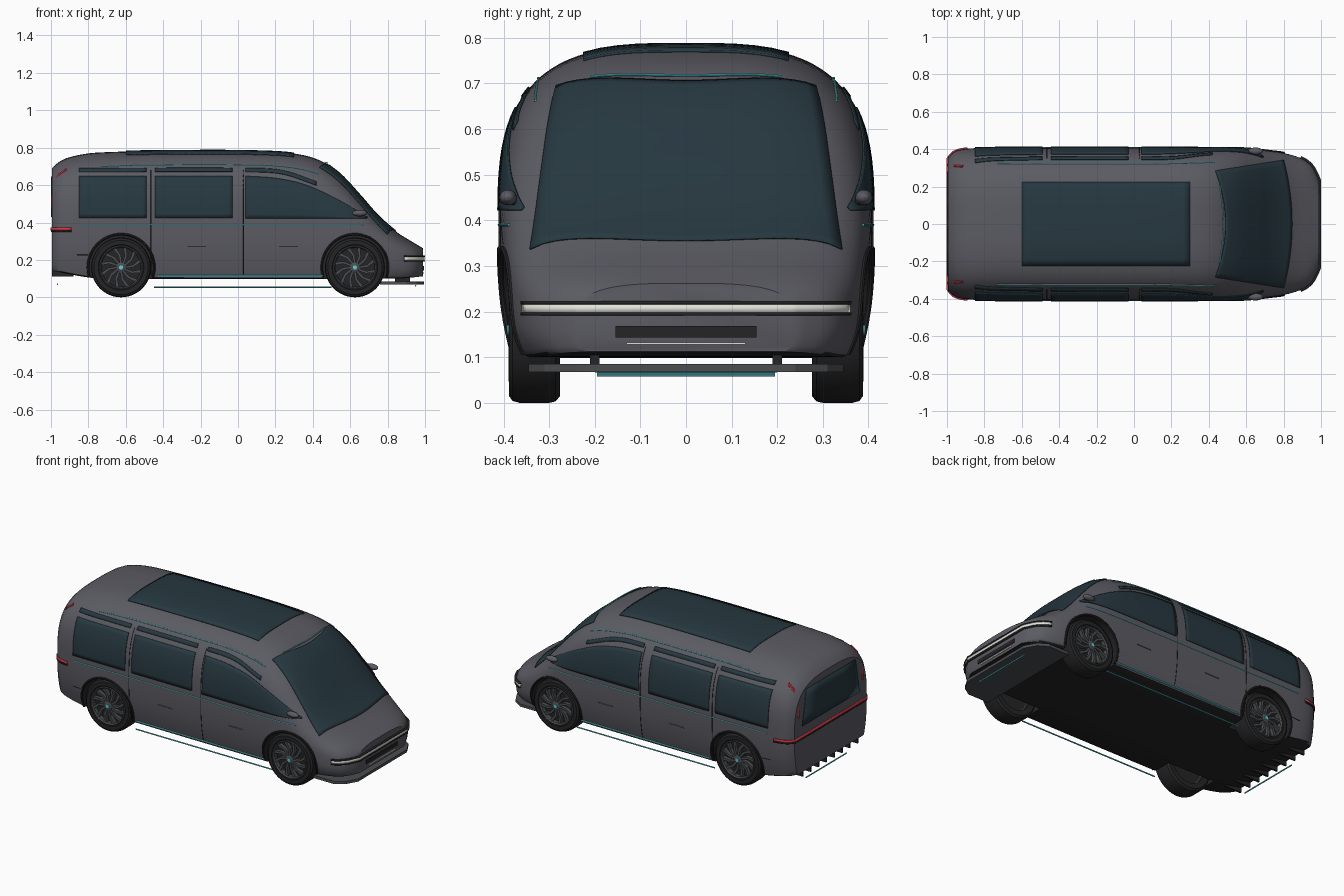
import bpy, bmesh, math
from mathutils import Vector, Matrix

if "Cube" in bpy.data.objects:
    bpy.data.objects.remove(bpy.data.objects["Cube"])

def mat(name, c):
    m = bpy.data.materials.new(name)
    m.diffuse_color = (*c, 1)
    m.use_nodes = True
    m.node_tree.nodes["Principled BSDF"].inputs["Base Color"].default_value = m.diffuse_color
    return m
PAINT = mat("paint", (.105, .105, .125)); GLASS = mat("glass", (.02, .04, .052))
BLACK = mat("black", (.018, .018, .02)); RIM = mat("rim", (.07, .075, .08))
CYAN = mat("cyan", (.12, .6, .68)); RED = mat("red", (.6, .04, .06)); WHITE = mat("white", (.75, .76, .7))

def interp(tab, x):
    """Smooth interpolation through (x, value) points."""
    n = len(tab)
    x = min(max(x, tab[0][0]), tab[-1][0])
    i = next(k for k in range(n - 1) if x <= tab[k + 1][0])
    def slope(k):
        a, b = tab[max(k - 1, 0)], tab[min(k + 1, n - 1)]
        return (b[1] - a[1]) / (b[0] - a[0])
    (x0, y0), (x1, y1) = tab[i], tab[i + 1]
    h = x1 - x0
    t = (x - x0) / h
    return ((2*t**3 - 3*t**2 + 1)*y0 + (t**3 - 2*t**2 + t)*h*slope(i)
            + (3*t**2 - 2*t**3)*y1 + (t**3 - t**2)*h*slope(i + 1))

# Body shape: roof line, half width and floor line along x
ROOF = [(-.995, .69), (-.96, .722), (-.9, .75), (-.75, .774), (-.2, .784), (.2, .778), (.35, .76), (.45, .726),
        (.55, .655), (.65, .548), (.75, .435), (.85, .348), (.93, .298), (.99, .262)]
WIDTH = [(-.995, .355), (-.96, .388), (-.88, .404), (-.6, .408), (.4, .408), (.6, .403), (.75, .388), (.85, .367),
         (.92, .338), (.96, .3), (.99, .24)]
FLOOR = [(-.995, .142), (-.8, .106), (-.7, .1), (.85, .1), (.99, .112)]
N = 3.2
def dims(x):
    zt, w, zb = interp(ROOF, x), interp(WIDTH, x), interp(FLOOR, x)
    return zt, w, zb, zb + (zt - zb) * .41
def side_y(x, z):
    zt, w, zb, zm = dims(x)
    if z > zm:
        return w * max(0, 1 - min(1, (z - zm) / (zt - zm)) ** N) ** (1 / N)
    return w * (1 - .08 * min(1, (zm - z) / (zm - zb)) ** 2.5)
def top_z(x, y):
    zt, w, zb, zm = dims(x)
    return zm + (zt - zm) * max(0, 1 - min(1, abs(y) / w) ** N) ** (1 / N)

def obj(name, verts, faces, m, smooth=True, thick=0):
    me = bpy.data.meshes.new(name)
    me.from_pydata([tuple(v) for v in verts], [], faces)
    bm = bmesh.new(); bm.from_mesh(me)
    bmesh.ops.recalc_face_normals(bm, faces=bm.faces)
    bm.to_mesh(me); bm.free()
    o = bpy.data.objects.new(name, me)
    bpy.context.collection.objects.link(o)
    me.materials.append(m)
    if thick:
        s = o.modifiers.new("thickness", 'SOLIDIFY'); s.thickness = thick; s.offset = 0
    if smooth: soften(o)
    return o
def select(o):
    bpy.ops.object.select_all(action='DESELECT')
    o.select_set(True); bpy.context.view_layer.objects.active = o
def soften(o):
    select(o); bpy.ops.object.shade_smooth_by_angle(angle=math.radians(35))
def grid(name, f, nu, nv, m, thick=.004):
    v = [f(i / nu, j / nv) for i in range(nu + 1) for j in range(nv + 1)]
    k = nv + 1
    return obj(name, v, [(i*k + j, i*k + j + 1, i*k + k + j + 1, i*k + k + j) for i in range(nu) for j in range(nv)], m, True, thick)
def box(name, x, y, z, m):
    v = [(a, b, c) for a in x for b in y for c in z]
    return obj(name, v, [(0,1,3,2), (4,5,7,6), (0,1,5,4), (2,3,7,6), (0,2,6,4), (1,3,7,5)], m, False)
def tube(name, pts, r, m):
    c = bpy.data.curves.new(name, 'CURVE')
    c.dimensions = '3D'; c.bevel_depth = r; c.bevel_resolution = 2; c.use_fill_caps = True
    s = c.splines.new('POLY'); s.points.add(len(pts) - 1)
    for p, q in zip(s.points, pts): p.co = (*q, 1)
    c.materials.append(m)
    o = bpy.data.objects.new(name, c)
    bpy.context.collection.objects.link(o)
    select(o); bpy.ops.object.convert(target='MESH')
    soften(bpy.context.object)
def lathe(name, prof, c, s, m, seg=48, closed=True):
    """Revolve (radius, y) points about the axle line."""
    n = len(prof)
    v = [(c[0] + r*math.cos(2*math.pi*i/seg), s*y, c[1] + r*math.sin(2*math.pi*i/seg)) for i in range(seg) for r, y in prof]
    f = [(i*n + j, i*n + (j+1) % n, (i+1) % seg*n + (j+1) % n, (i+1) % seg*n + j) for i in range(seg) for j in range(n if closed else n - 1)]
    if not closed:
        f += [tuple(i*n for i in range(seg)), tuple(i*n + n - 1 for i in range(seg))]
    return obj(name, v, f, m)
def ribbon(name, path, z0, z1, m, thick=.008):
    return grid(name, lambda u, t: (*path[round(u*(len(path)-1))], z0 + (z1-z0)*t), len(path) - 1, 1, m, thick)
lin = lambda a, b, t: a + (b - a) * t

# Body shell lofted from cross-sections
xs = [-.995, -.985, -.97, -.95, -.92] + [-.88 + .03*i for i in range(60)] + [.915, .935, .95, .965, .98, .99]
verts, faces = [], []
for x in xs:
    zt, w, zb, zm = dims(x)
    half = [(w*.45, zb), (w*.9, zb)] + [(side_y(x, lin(zb + .006, zm, i/9)), lin(zb + .006, zm, i/9)) for i in range(10)]
    for i in range(1, 22):
        a = math.pi/2*i/22
        half.append((w*math.cos(a)**(2/N), zm + (zt - zm)*math.sin(a)**(2/N)))
    ring = [(0, zb)] + half + [(0, zt)] + [(-y, z) for y, z in reversed(half)]
    verts += [(x, y, z) for y, z in ring]
k = len(ring)
for i in range(len(xs) - 1):
    faces += [(i*k + j, i*k + (j+1) % k, i*k + k + (j+1) % k, i*k + k + j) for j in range(k)]
faces += [tuple(range(k)), tuple(range((len(xs)-1)*k, len(xs)*k))]
body = obj("body_shell", verts, faces, PAINT, False)
body.data.materials.append(BLACK)
for p in body.data.polygons:
    if p.normal.z < -.8: p.material_index = 1

# Wheel wells cut from the body
for cx in (-.625, .625):
    for s in (1, -1):
        cut = lathe("well_cutter", [(.174, .255), (.174, .5)], (cx, .16), s, BLACK, 64, False)
        b = body.modifiers.new("well", 'BOOLEAN')
        b.operation = 'DIFFERENCE'; b.object = cut; b.solver = 'EXACT'; b.material_mode = 'TRANSFER'
        select(body); bpy.ops.object.modifier_apply(modifier=b.name)
        bpy.data.objects.remove(cut)
soften(body)

# Wheels: tyre, rim, swirled spokes, hub and arch trim
for cx in (-.625, .625):
    for s in (1, -1):
        c = (cx, .16)
        lathe("tyre", [(.112, .278), (.145, .276), (.157, .286), (.16, .3), (.16, .365), (.156, .38), (.145, .388), (.122, .388), (.112, .38)], c, s, BLACK)
        lathe("rim_ring", [(.104, .3), (.115, .3), (.117, .386), (.112, .389), (.106, .382)], c, s, RIM)
        lathe("brake_disc", [(.108, .3), (.108, .358)], c, s, BLACK, 32, False)
        lathe("hub", [(.026, .35), (.026, .384), (.02, .388)], c, s, RIM, 24, False)
        lathe("hub_cap", [(.011, .38), (.011, .392)], c, s, CYAN, 16, False)
        v, f = [], []
        for i in range(12):
            n = len(v)
            for r, a, h in ((.02, 0, .006), (.065, .12, .007), (.109, .34, .009)):
                a += i*math.pi/6
                for d, y in ((-h, .36), (h, .36), (h, .382), (-h, .382)):
                    v.append((cx + r*math.cos(a) - d*math.sin(a), s*y, .16 + r*math.sin(a) + d*math.cos(a)))
            f += [(n + q + j, n + q + (j+1) % 4, n + q + 4 + (j+1) % 4, n + q + 4 + j) for q in (0, 4) for j in range(4)]
        obj("spokes", v, f, RIM, False)
        arc = [(cx + .177*math.cos(a), .16 + .177*math.sin(a)) for a in [math.radians(-17 + 214*i/36) for i in range(37)]]
        tube("arch_trim", [(x, s*side_y(x, z), z) for x, z in arc], .007, BLACK)

# Side glass, seams, light lines, mirrors and sills
FRONT_TOP = [(.04, .648), (.2, .637), (.35, .605), (.5, .54), (.6, .485), (.69, .43)]
STRIP = [(-.85, .69), (.1, .69), (.25, .676), (.42, .618)]
RAIL = [(-.73, .702), (-.5, .71), (.1, .71), (.25, .7), (.35, .685), (.43, .662)]
for s in (1, -1):
    def pane(name, x0, x1, lo, hi, nu=18, nv=10):
        def f(u, t):
            x = lin(x0, x1, u); z = lin(lo(x), hi(x), t)
            return (x, s*(side_y(x, z) + .003), z)
        grid(name, f, nu, nv, GLASS)
    def line(name, pts, r, m, out=0):
        tube(name, [(x, s*(side_y(x, z) + out), z) for x, z in pts], r, m)
    for x0, x1 in ((-.85, -.49), (-.445, -.03)):
        pane("side_window", x0, x1, lambda x: .425, lambda x: .648)
    pane("front_side_window", .04, .69, lambda x: .422, lambda x: interp(FRONT_TOP, x), 30)
    for x0, x1 in ((-.85, -.49), (-.445, -.03), (.04, .42)):
        pane("window_header", x0, x1, lambda x: interp(STRIP, x) - .02, lambda x: interp(STRIP, x), 18, 2)
    for x in (-.465, .03):
        line("door_seam", [(x, .12 + .56*i/20) for i in range(21)], .002, BLACK)
    line("belt_light", [(lin(-.84, .67, i/40), .39) for i in range(41)], .003, CYAN, .001)
    line("roof_light", [(x, interp(RAIL, x)) for x in [lin(-.73, .43, i/40) for i in range(41)]], .003, CYAN, .001)
    line("sill_light", [(-.43, .116), (0, .116), (.455, .116)], .005, CYAN, .002)
    tube("underglow_side", [(-.45, s*.36, .054), (.5, s*.36, .054)], .004, CYAN)
    for x in (-.22, .27):
        line("door_handle", [(x - .05, .272), (x + .05, .272)], .003, PAINT)
    line("fuel_seam", [(-.86, .226), (-.8, .226)], .002, BLACK)
    # Mirror pod on a short stalk
    bm = bmesh.new()
    bmesh.ops.create_uvsphere(bm, u_segments=20, v_segments=12, radius=1,
        matrix=Matrix.Translation((.65, s*.39, .45)) @ Matrix.Diagonal((.04, .019, .017, 1)))
    me = bpy.data.meshes.new("mirror"); bm.to_mesh(me); bm.free(); me.materials.append(PAINT)
    o = bpy.data.objects.new("mirror", me); bpy.context.collection.objects.link(o); soften(o)
    tube("mirror_stalk", [(.66, s*.35, .425), (.655, s*.385, .445)], .007, BLACK)
    # Upright tail light
    tube("tail_light", [(-.992, s*.315, .49), (-.99, s*.315, .54), (-.98, s*.313, .6), (-.955, s*.31, .655), (-.915, s*.307, .684)], .009, RED)

# Windscreen, roof glass and rear glass
def screen(u, t):
    y = lin(-1, 1, u); b = y*y
    x = lin(.845 - .045*b, .49 - .055*b, t); y *= lin(.342, .285, t)
    return (x, y, top_z(x, y) + .004)
grid("windscreen", screen, 24, 24, GLASS)
def header(i):
    y = lin(-.21, .21, i/16); x = .478 - .02*(y/.21)**2
    return (x, y, top_z(x, y) + .008)
tube("windscreen_light", [header(i) for i in range(17)], .003, CYAN)
def roof(u, t):
    x, y = lin(-.6, .3, u), lin(-.225, .225, t)
    return (x, y, top_z(x, y) + .002)
grid("roof_glass", roof, 24, 12, GLASS, .006)
grid("rear_window", lambda u, t: (-.997, lin(-1, 1, u)*lin(.28, .24, t), lin(.43, .645, t)), 4, 4, GLASS)

# Nose light bar, grille, splitter
def wrap(xlist, z, end):
    side = [(x, side_y(x, z) + .003) for x in xlist]
    return side + [(end, side[-1][1]*.95), (end, 0), (end, -side[-1][1]*.95)] + [(x, -y) for x, y in reversed(side)]
nose = wrap([.89, .91, .93, .95, .965, .978, .988], .207, .993)
ribbon("headlight_bar", nose, .197, .216, WHITE, .01)
for z in (.191, .216):
    ribbon("headlight_trim", nose, z, z + .007, BLACK, .016)
box("grille", (.97, .994), (-.155, .155), (.143, .168), BLACK)
box("nose_line", (.97, .994), (-.13, .13), (.128, .132), WHITE)
out = [(.76, .345), (.9, .345), (.955, .31), (.995, .24)]
out += [(x, -y) for x, y in reversed(out)]
n = len(out)
obj("splitter", [(x, y, z) for z in (.068, .085) for x, y in out],
    [tuple(range(n)), tuple(range(n, 2*n))] + [(i, (i+1) % n, n + (i+1) % n, n + i) for i in range(n)], RIM, False)
for y in (-.2, .2):
    box("splitter_mount", (.84, .92), (y - .01, y + .01), (.083, .108), BLACK)
tube("underglow_front", [(.95, -.195, .062), (.95, .195, .062)], .004, CYAN)

# Tail bar, diffuser fins and rear glow
ribbon("tail_bar", wrap([-.89, -.92, -.95, -.97, -.985], .365, -.998), .358, .372, RED)
ribbon("tail_bar_trim", wrap([-.89, -.92, -.95, -.97, -.985], .354, -.997), .35, .357, BLACK)
for i in range(8):
    y = lin(-.27, .27, i/7)
    box("diffuser_fin", (-.995, -.88), (y - .005, y + .005), (.112, .15), BLACK)
tube("underglow_rear", [(-.965, -.2, .07), (-.965, .2, .07)], .004, CYAN)
